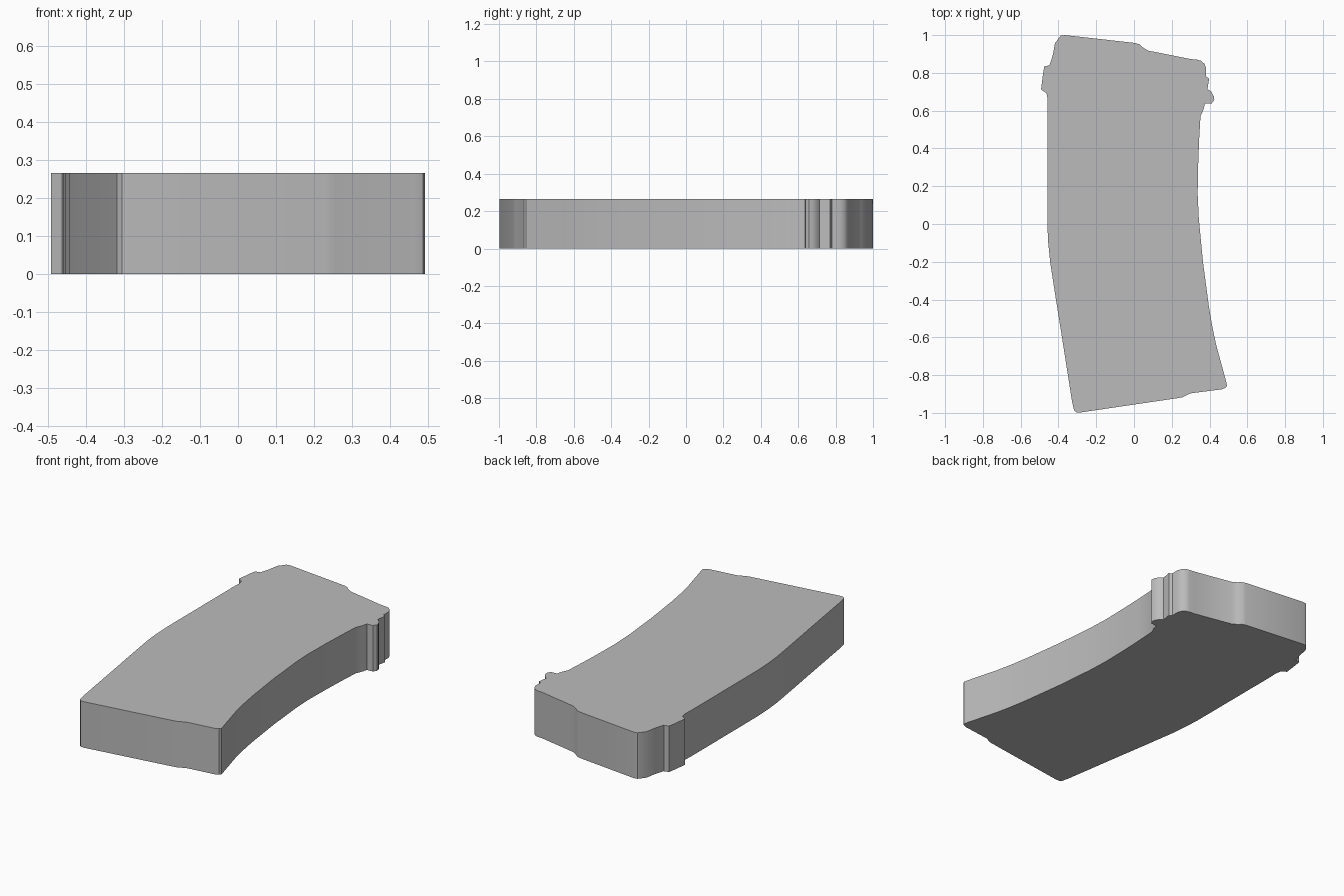
import bpy, bmesh, math

HEIGHT = 0.265

# Outline of the curved body, counter-clockwise, split by side
bottom_end = [(-0.328, -0.94), (-0.318, -0.985), (-0.305, -0.997), (-0.285, -0.998),
              (0.23, -0.922), (0.258, -0.917), (0.296, -0.897), (0.466, -0.875),
              (0.486, -0.866)]
right_side = [(0.492, -0.855), (0.487, -0.83), (0.435, -0.64), (0.414, -0.54),
              (0.397, -0.44), (0.365, -0.2), (0.343, 0.03), (0.337, 0.16),
              (0.34, 0.32), (0.345, 0.45), (0.352, 0.57), (0.368, 0.607)]
right_lip = [(0.376, 0.637), (0.412, 0.639), (0.425, 0.657), (0.423, 0.675),
             (0.410, 0.70), (0.389, 0.715), (0.398, 0.77), (0.382, 0.78),
             (0.382, 0.825), (0.373, 0.848), (0.355, 0.864), (0.335, 0.87)]
top_end = [(0.30, 0.873), (0.074, 0.918), (0.048, 0.934), (0.03, 0.951),
           (0.008, 0.958), (-0.365, 1.0), (-0.388, 0.997)]
left_lip = [(-0.418, 0.958), (-0.43, 0.895), (-0.447, 0.84), (-0.475, 0.834),
            (-0.481, 0.80), (-0.492, 0.712), (-0.463, 0.692), (-0.457, 0.66)]
left_side = [(-0.459, 0.61), (-0.459, 0.0), (-0.454, -0.1), (-0.444, -0.2),
             (-0.418, -0.37), (-0.386, -0.57)]
outline = bottom_end + right_side + right_lip + top_end + left_lip + left_side

# Extrude the outline straight up
bm = bmesh.new()
base = bm.faces.new([bm.verts.new((x, y, 0)) for x, y in outline])
ext = bmesh.ops.extrude_face_region(bm, geom=[base], use_keep_orig=True)
top = [v for v in ext["geom"] if isinstance(v, bmesh.types.BMVert)]
bmesh.ops.translate(bm, verts=top, vec=(0, 0, HEIGHT))
bmesh.ops.recalc_face_normals(bm, faces=bm.faces)
mesh = bpy.data.meshes.new("curved_body")
bm.to_mesh(mesh)
bm.free()

body = bpy.data.objects.new("curved_body", mesh)
bpy.context.collection.objects.link(body)

# Single plain grey
grey = bpy.data.materials.new("plain_grey")
grey.diffuse_color = (0.5, 0.5, 0.5, 1)
mesh.materials.append(grey)

# Smooth the gentle bends, keep the corners sharp
bpy.context.view_layer.objects.active = body
body.select_set(True)
bpy.ops.object.shade_smooth_by_angle(angle=math.radians(30))
